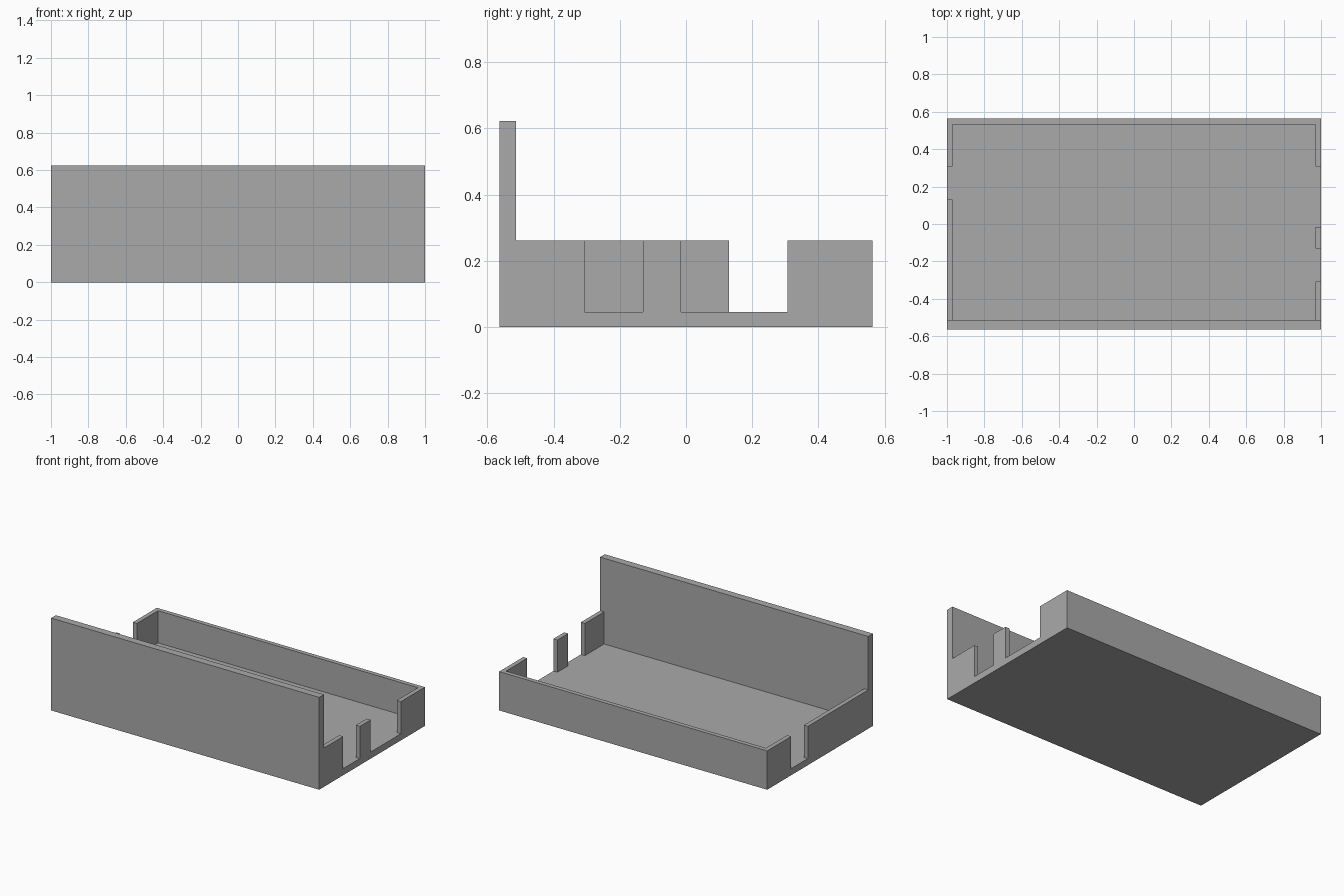
import bpy

if "Cube" in bpy.data.objects:
    bpy.data.objects.remove(bpy.data.objects["Cube"], do_unlink=True)

# Overall sizes
HALF_X, HALF_Y = 1.0, 0.563
FLOOR, RIM, TALL = 0.045, 0.262, 0.623
SIDE_IN, FRONT_IN, BACK_IN = 0.97, -0.513, 0.533
OVER = 0.2  # how far cutters reach past the body


def box(name, low, high):
    """Axis-aligned box between two corners."""
    bpy.ops.mesh.primitive_cube_add(size=1)
    obj = bpy.context.object
    obj.name = obj.data.name = name
    for v in obj.data.vertices:
        v.co = [h if c > 0 else l for c, l, h in zip(v.co, low, high)]
    return obj


def cut(target, low, high):
    """Subtract a box from the target and discard the cutter."""
    cutter = box("cutter", low, high)
    cutter.hide_render = True
    mod = target.modifiers.new("cut", 'BOOLEAN')
    mod.operation, mod.solver, mod.object = 'DIFFERENCE', 'EXACT', cutter
    bpy.context.view_layer.objects.active = target
    bpy.ops.object.modifier_apply(modifier=mod.name)
    bpy.data.objects.remove(cutter, do_unlink=True)


# Tray body
tray = box("open_tray", (-HALF_X, -HALF_Y, 0), (HALF_X, HALF_Y, TALL))

# Lower the side and back walls, leaving the tall front panel
cut(tray, (-HALF_X - OVER, FRONT_IN, RIM), (HALF_X + OVER, HALF_Y + OVER, TALL + OVER))

# Hollow the inside
cut(tray, (-SIDE_IN, FRONT_IN, FLOOR), (SIDE_IN, BACK_IN, RIM + OVER))

# Notches through the side walls: side, start y, end y
for side, y0, y1 in [(1, -0.307, -0.13), (1, -0.015, 0.307), (-1, 0.13, 0.307)]:
    xs = sorted((side * (SIDE_IN - OVER), side * (HALF_X + OVER)))
    cut(tray, (xs[0], y0, FLOOR), (xs[1], y1, RIM + OVER))

# Plain grey finish
grey = bpy.data.materials.new("plain_grey")
grey.use_nodes = True
colour = (0.4, 0.4, 0.4, 1)
grey.diffuse_color = colour
grey.node_tree.nodes["Principled BSDF"].inputs["Base Color"].default_value = colour
tray.data.materials.clear()
tray.data.materials.append(grey)
for face in tray.data.polygons:
    face.material_index = 0
    face.use_smooth = False
